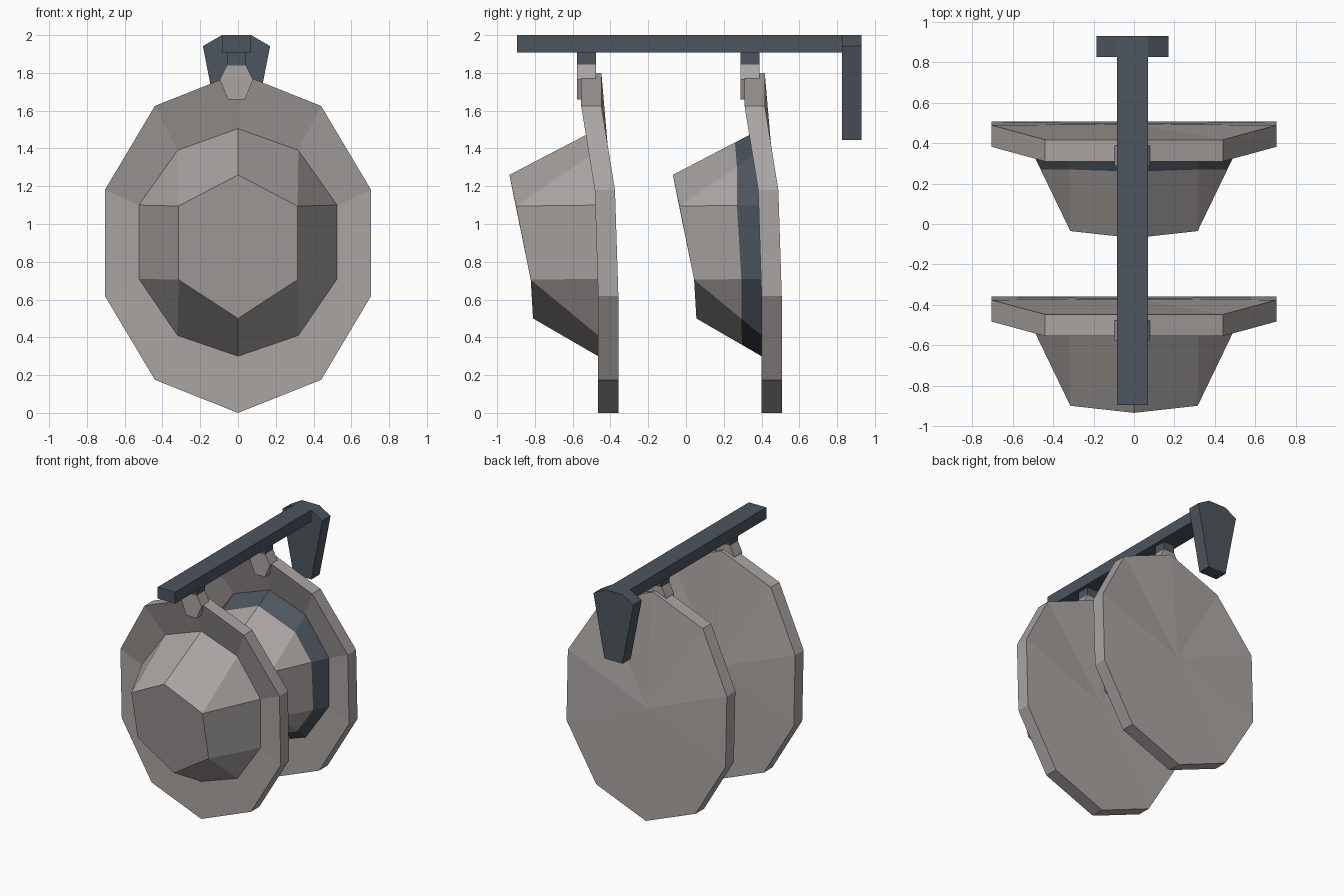
import bpy, bmesh
from mathutils import Vector

if "Cube" in bpy.data.objects:
    bpy.data.objects.remove(bpy.data.objects["Cube"])


def material(name, rgb):
    m = bpy.data.materials.new(name)
    m.diffuse_color = (*rgb, 1)
    m.use_nodes = True
    m.node_tree.nodes["Principled BSDF"].inputs["Base Color"].default_value = m.diffuse_color
    return m


GREY = material("warm_grey", (0.40, 0.375, 0.36))
DARK = material("dark_slate", (0.075, 0.09, 0.11))
CX = -0.008  # the bar and its fittings sit slightly off centre


def finish(bm, name, mats):
    bmesh.ops.remove_doubles(bm, verts=bm.verts, dist=0.0005)
    bmesh.ops.recalc_face_normals(bm, faces=bm.faces)
    me = bpy.data.meshes.new(name)
    bm.to_mesh(me)
    bm.free()
    for m in mats:
        me.materials.append(m)
    ob = bpy.data.objects.new(name, me)
    bpy.context.collection.objects.link(ob)
    return ob


def ring(half):
    """Mirror a bottom-to-top half outline of (x, y, z) into a closed ring."""
    return [Vector(p) for p in half] + [Vector((-x, y, z)) for x, y, z in half[-2:0:-1]]


def prism(name, half, y0, y1, mat):
    """Extrude a mirrored (x, z) half outline along y."""
    bm = bmesh.new()
    right = [(CX + x, z) for x, z in half]
    left = [(CX - x, z) for x, z in reversed(half)]
    face = bm.faces.new([bm.verts.new((x, y0, z)) for x, z in right + left])
    ext = bmesh.ops.extrude_face_region(bm, geom=[face], use_keep_orig=True)
    moved = [v for v in ext["geom"] if isinstance(v, bmesh.types.BMVert)]
    bmesh.ops.translate(bm, verts=moved, vec=(0, y1 - y0, 0))
    return finish(bm, name, [mat])


# Outlines of the disc: rim, base of the dome, and blunt dome tip
RIM = ring([(0, -.465, 0), (.44, -.465, .175), (.705, -.465, .62),
            (.705, -.483, 1.18), (.44, -.555, 1.625), (0, -.555, 1.8)])
BASE = ring([(0, -.465, .3), (.32, -.465, .41), (.525, -.465, .71),
             (.525, -.465, 1.10), (.32, -.465, 1.39), (0, -.465, 1.505)])
TIP = ring([(0, -.81, .5), (.315, -.822, .705), (.315, -.822, .705),
            (.315, -.90, 1.095), (.315, -.90, 1.095), (0, -.935, 1.26)])


def domed_disc(name, dy, banded):
    back = [p + Vector((0, .107, 0)) for p in RIM]
    band = [b.lerp(t, .3) for b, t in zip(BASE, TIP)]
    rings = [back, RIM, BASE] + ([band] if banded else []) + [TIP]
    bm = bmesh.new()
    vr = [[bm.verts.new(p + Vector((0, dy, 0))) for p in r] for r in rings]
    n = len(RIM)
    # shallow back, fanned from its centre
    hub = bm.verts.new((0, -.37 + dy, .9))
    for i in range(n):
        bm.faces.new((hub, vr[0][i], vr[0][(i + 1) % n]))
    # walls from ring to ring; the band at the dome foot is dark
    for k, (a, b) in enumerate(zip(vr, vr[1:])):
        for i in range(n):
            j = (i + 1) % n
            f = bm.faces.new((a[i], a[j], b[j], b[i]))
            f.material_index = int(banded and k == 2)
    bm.faces.new(vr[-1])
    return finish(bm, name, [GREY, DARK])


# The two discs with their hangers
for label, dy in (("front", 0), ("rear", .865)):
    domed_disc(label + "_disc", dy, label == "rear")
    prism(label + "_stem", [(.048, 1.84), (.048, 1.93)], -.577 + dy, -.477 + dy, DARK)
    prism(label + "_clip", [(.045, 1.66), (.088, 1.765), (.048, 1.845)],
          -.577 + dy, -.477 + dy, GREY)

# Top bar and the tapered wall bracket at its back end
prism("top_bar", [(.077, 1.908), (.077, 2.0)], -.895, .83, DARK)
prism("wall_bracket", [(.08, 1.445), (.178, 1.942), (.077, 2.0)], .826, .93, DARK)
